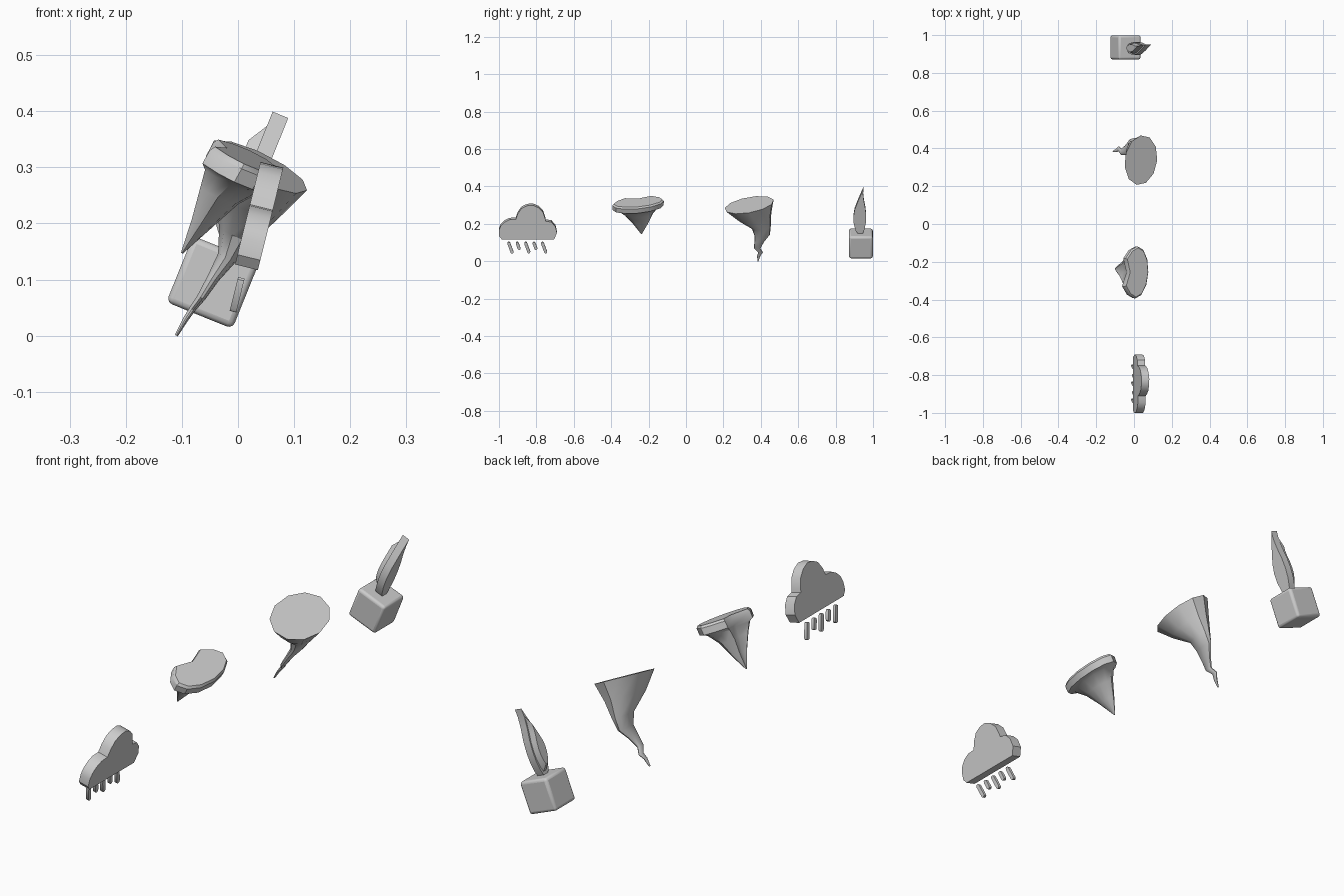
import bpy, bmesh, math
from mathutils import Matrix, Vector

cube = bpy.data.objects.get("Cube")
if cube:
    bpy.data.objects.remove(cube, do_unlink=True)


def finish(name, bm, origin, tilt, bevel=0.0, angle=35):
    """Turn a bmesh into a placed object, leaning towards +x by tilt degrees."""
    bmesh.ops.recalc_face_normals(bm, faces=bm.faces)
    mesh = bpy.data.meshes.new(name)
    bm.to_mesh(mesh)
    bm.free()
    obj = bpy.data.objects.new(name, mesh)
    bpy.context.collection.objects.link(obj)
    obj.matrix_world = (Matrix.Translation(origin)
                        @ Matrix.Rotation(math.radians(tilt), 4, 'Y'))
    if bevel:
        mod = obj.modifiers.new("Bevel", 'BEVEL')
        mod.width = bevel
        mod.segments = 3
    bpy.ops.object.select_all(action='DESELECT')
    obj.select_set(True)
    bpy.context.view_layer.objects.active = obj
    bpy.ops.object.shade_smooth_by_angle(angle=math.radians(angle))
    return obj


def loft(name, rings, origin, tilt, sides, factors=None, angle=35):
    """Rings are (height, x, y, radius x, radius y, slope along y)."""
    bm = bmesh.new()
    loops = []
    for h, cx, cy, rx, ry, slope in rings:
        loop = []
        for i in range(sides):
            a = math.tau * i / sides
            f = factors.get(i, 1) if factors else 1
            dy = f * ry * math.sin(a)
            loop.append(bm.verts.new((cx + f * rx * math.cos(a), cy + dy, h + slope * dy)))
        loops.append(loop)
    for a, b in zip(loops, loops[1:]):
        for i in range(sides):
            j = (i + 1) % sides
            bm.faces.new((a[i], a[j], b[j], b[i]))
    bm.faces.new(loops[0])
    bm.faces.new(loops[-1])
    return finish(name, bm, origin, tilt, angle=angle)


def slab(name, outline, x0, x1, origin, tilt, scale=1.0, taper=1.0):
    """Extrude a (y, z) outline along x, optionally shrinking it."""
    pts = [Vector((0, y, z)) for y, z in outline]
    mid = sum(pts, Vector()) / len(pts)
    bm = bmesh.new()
    ends = []
    for x, s in ((x0, scale), (x1, scale * taper)):
        ends.append([bm.verts.new(mid + (p - mid) * s + Vector((x, 0, 0))) for p in pts])
        bm.faces.new(ends[-1])
    a, b = ends
    for i in range(len(pts)):
        j = (i + 1) % len(pts)
        bm.faces.new((a[i], a[j], b[j], b[i]))
    return finish(name, bm, origin, tilt)


# Rain cloud
cloud = [(-.14, 0), (-.155, .018), (-.155, .05), (-.145, .075), (-.125, .095),
         (-.1, .108), (-.065, .11), (-.055, .14), (-.035, .17), (-.005, .185),
         (.025, .188), (.055, .175), (.08, .15), (.092, .115), (.095, .1),
         (.125, .095), (.147, .07), (.155, .035), (.14, 0)]
slab("cloud", cloud, -.021, .021, (.015, -.845, .122), 14)

# Slanted rain drops, alternating long and short
for i in range(5):
    length = .066 if i % 2 == 0 else .045
    r, lean = .008, math.radians(20)
    capsule = []
    for end, start in ((0, 0), (-length + 2 * r, math.pi)):
        for k in range(5):
            a = start + math.pi * k / 4
            y, z = r * math.cos(a), end - r + r * math.sin(a)
            capsule.append((y * math.cos(lean) - z * math.sin(lean),
                            z * math.cos(lean) + y * math.sin(lean)))
    slab(f"rain_drop_{i + 1}", capsule, -.006, .006,
         (.006, -.95 + i * .045, .103), 14)

# Short wide whirlwind with a thick notched rim
loft("wide_whirlwind", [
    (0, 0, 0, .002, .003, 0),
    (.063, .009, -.006, .02, .04, 0),
    (.121, .016, -.015, .038, .075, .05),
    (.158, .026, -.018, .055, .108, .1),
    (.168, .031, -.018, .07, .136, .1),
    (.195, .033, -.018, .07, .138, .1),
    (.204, .033, -.018, .064, .13, .1),
], (-.1, -.238, .147), 25, 12, {5: 1.08, 6: .62, 7: 1.08})

# Tall tornado with a wandering tail
loft("tall_tornado", [
    (0, 0, 0, .003, .003, 0),
    (.033, .002, .004, .005, .009, 0),
    (.055, .005, .014, .006, .013, 0),
    (.08, .01, -.004, .008, .017, 0),
    (.12, .014, .006, .011, .026, 0),
    (.165, .02, .022, .018, .042, .05),
    (.21, .016, .017, .034, .052, .1),
    (.27, .006, -.02, .067, .092, .17),
    (.335, 0, -.047, .096, .132, .19),
], (-.11, .385, 0), 26, 11)

# Block under the flame
bm = bmesh.new()
bmesh.ops.create_cube(bm, size=.127)
block_at = (-.045, .935, .095)
finish("block", bm, block_at, 22, bevel=.011)

# Flame plate with a raised core on its back
flame = [(-.012, .055), (-.028, .08), (-.038, .12), (-.04, .16), (-.033, .2),
         (-.015, .25), (.014, .322), (.012, .29), (.016, .25), (.025, .2),
         (.028, .16), (.026, .12), (.017, .08), (.006, .055)]
slab("flame", flame, -.015, .015, block_at, 22)
slab("flame_core", flame, -.015, -.036, block_at, 22, scale=.82, taper=.72)
